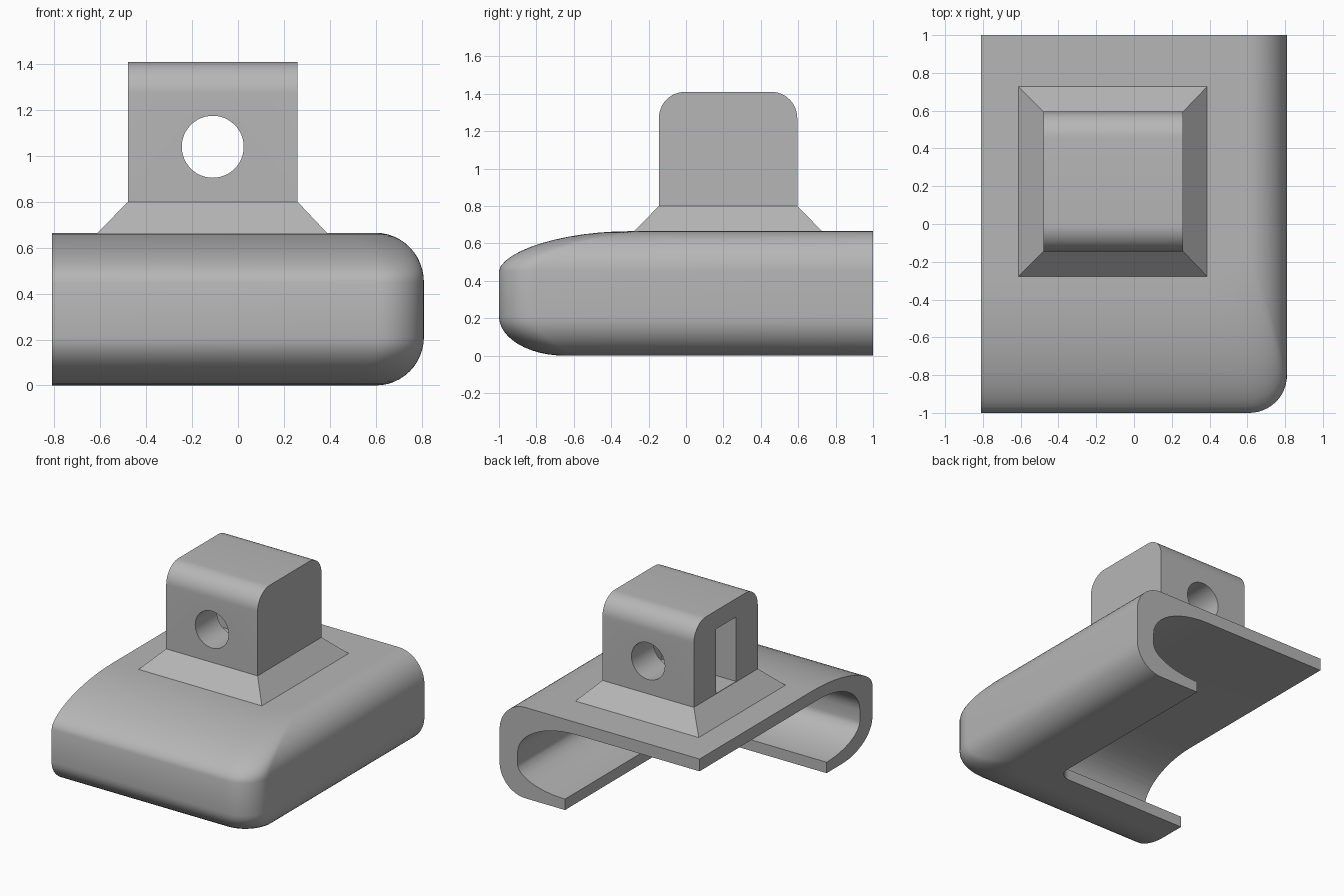
import bpy, bmesh
from math import sin, cos, pi

if "Cube" in bpy.data.objects:
    bpy.data.objects.remove(bpy.data.objects["Cube"])

grey = bpy.data.materials.new("plain_grey")
grey.use_nodes = True
grey.diffuse_color = (0.47, 0.47, 0.47, 1)
grey.node_tree.nodes["Principled BSDF"].inputs["Base Color"].default_value = grey.diffuse_color

HALF_X, HALF_Y, TOP = 0.81, 1.0, 0.665
STEPS = 12


def loft(name, rings):
    """Closed solid through a stack of rings with equal point counts."""
    bm = bmesh.new()
    loops = [[bm.verts.new(p) for p in ring] for ring in rings]
    for a, b in zip(loops, loops[1:]):
        for i in range(len(a)):
            j = (i + 1) % len(a)
            bm.faces.new((a[i], a[j], b[j], b[i]))
    bm.faces.new(loops[0])
    bm.faces.new(loops[-1])
    bmesh.ops.recalc_face_normals(bm, faces=bm.faces)
    mesh = bpy.data.meshes.new(name)
    bm.to_mesh(mesh)
    bm.free()
    mesh.materials.append(grey)
    obj = bpy.data.objects.new(name, mesh)
    bpy.context.collection.objects.link(obj)
    return obj


def corner_ring(z, dx, dy, r, extra=0.0):
    """Rectangle inset from the +x and -y walls, with that one corner rounded."""
    x, y = HALF_X - dx, -HALF_Y + dy
    left, back = -HALF_X - extra, HALF_Y + extra
    arc = [(x - r + r * sin(t), y + r - r * cos(t), z)
           for t in (pi / 2 * i / STEPS for i in range(STEPS + 1))]
    return [(left, back, z), (left, y, z)] + arc + [(x, back, z)]


def rect(x0, x1, y0, y1, z):
    return [(x0, y0, z), (x1, y0, z), (x1, y1, z), (x0, y1, z)]


def activate(obj):
    bpy.ops.object.select_all(action='DESELECT')
    obj.select_set(True)
    bpy.context.view_layer.objects.active = obj


def cut(obj, cutter):
    cutter.hide_render = True
    mod = obj.modifiers.new("cut", 'BOOLEAN')
    mod.operation, mod.solver, mod.object = 'DIFFERENCE', 'EXACT', cutter
    activate(obj)
    bpy.ops.object.modifier_apply(modifier=mod.name)
    bpy.data.objects.remove(cutter)


def smooth(obj):
    activate(obj)
    bpy.ops.object.shade_smooth_by_angle(angle=pi / 6)


# Wrap-around shell: rounded on the right and front, cut off flat elsewhere
quarter = [pi / 2 * i / STEPS for i in range(STEPS + 1)]
rings = [corner_ring(0.21 * (1 - cos(t)), 0.21 * (1 - sin(t)),
                     0.35 * (1 - sin(t)), 0.2) for t in quarter]
rings += [corner_ring(TOP - 0.215 * (1 - cos(t)), 0.21 * (1 - sin(t)),
                      0.7 * (1 - sin(t)) ** 0.9, 0.2) for t in reversed(quarter)]
shell = loft("shell", rings)

# Hollow, leaving a top plate, a side wall and a curled lower lip
hollow = [(-0.1, 0.53)]
hollow += [(0.08 + 0.155 * (1 - cos(t)), 0.145 + 0.385 * (1 - sin(t))) for t in quarter]
hollow += [(0.575 - 0.26 * (1 - cos(t)), 0.145 + 0.475 * (1 - sin(t)))
           for t in reversed(quarter)]
cut(shell, loft("hollow", [corner_ring(z, d, d, 0.1, 0.3) for z, d in hollow]))
smooth(shell)

# Sloped skirt under the post
loft("skirt", [rect(-0.615, 0.39, -0.28, 0.73, TOP - 0.003),
               rect(-0.48, 0.26, -0.145, 0.595, 0.8)])

# Post with rounded front and back top edges
R = 0.14
section = [(-0.145, 0.8), (0.595, 0.8)]
section += [(0.595 - R + R * cos(t), 1.41 - R + R * sin(t)) for t in quarter]
section += [(-0.145 + R - R * sin(t), 1.41 - R + R * cos(t)) for t in quarter]
post = loft("post", [[(x, y, z) for y, z in section] for x in (-0.48, 0.26)])

# Slot in the left-hand face of the post, then the round cross hole
cut(post, loft("slot", [rect(-0.6, 0.12, 0.105, 0.34, z) for z in (0.803, 1.275)]))
circle = [2 * pi * i / 48 for i in range(48)]
cut(post, loft("hole", [[(-0.11 + 0.135 * cos(a), y, 1.04 + 0.135 * sin(a))
                         for a in circle] for y in (-0.4, 0.9)]))
smooth(post)
